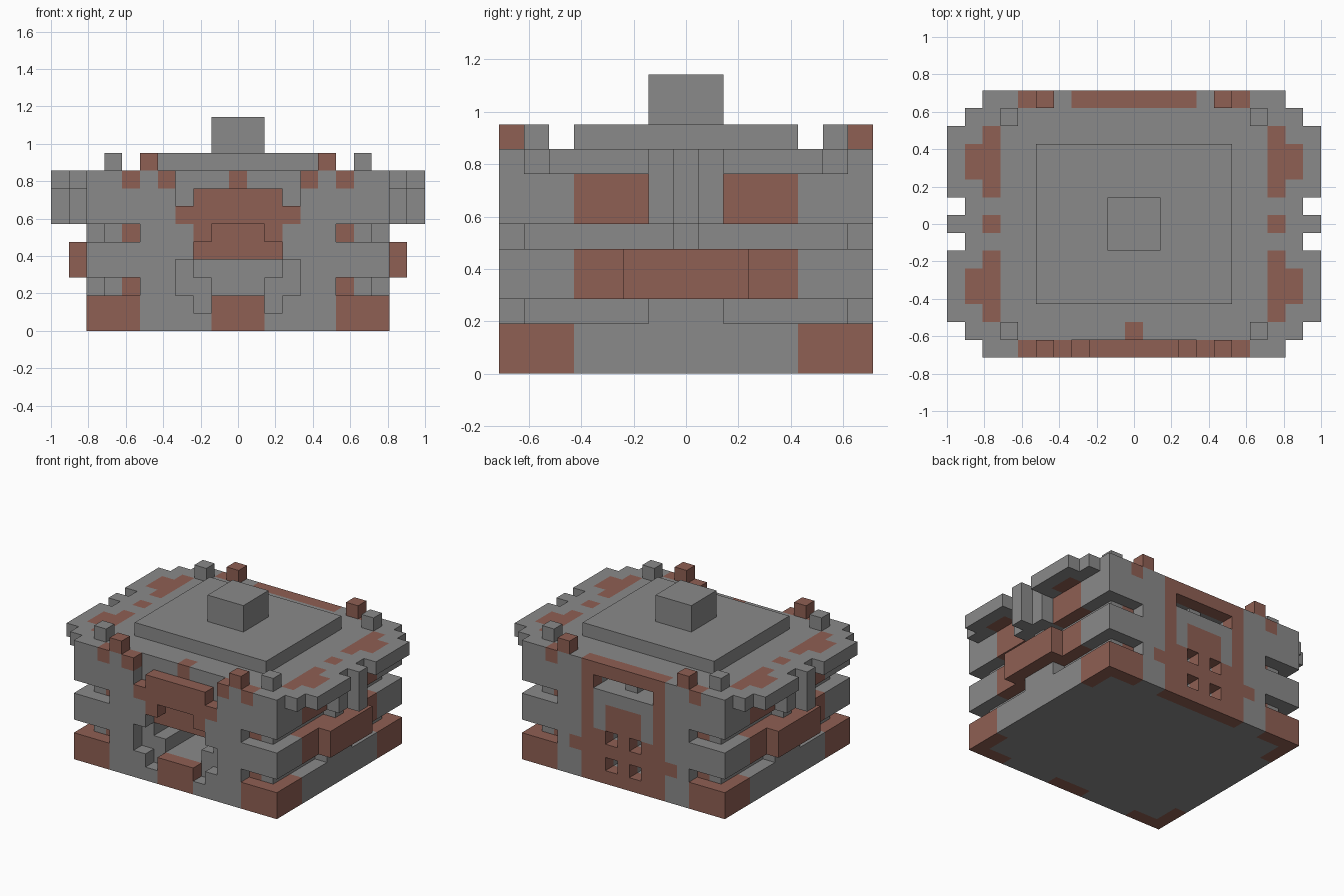
import bpy, bmesh
from mathutils import Vector

if "Cube" in bpy.data.objects:
    bpy.data.objects.remove(bpy.data.objects["Cube"])

U = 2 / 21  # one block


def make_material(name, color):
    m = bpy.data.materials.new(name)
    m.use_nodes = True
    m.diffuse_color = (*color, 1)
    m.node_tree.nodes["Principled BSDF"].inputs["Base Color"].default_value = (*color, 1)
    return m


MATERIALS = [make_material("stone_grey", (0.255, 0.255, 0.255)),
             make_material("rusty_brown", (0.275, 0.115, 0.087))]


def box(x0, x1, y0, y1, z0, z1):
    """Block cells in an inclusive range."""
    return {(x, y, z) for x in range(x0, x1 + 1)
            for y in range(y0, y1 + 1) for z in range(z0, z1 + 1)}


def mirror_x(cells):
    return cells | {(-x, y, z) for x, y, z in cells}


def mirror_y(cells):
    return cells | {(x, -y, z) for x, y, z in cells}


def four(cells):
    return mirror_x(mirror_y(cells))


# Layered walls: full slabs with slots at the corners between them
base = box(-8, 8, -7, 7, 0, 1)
middle_wall = box(-8, 8, -7, 7, 3, 4)
upper_wall = box(-8, 8, -7, 7, 6, 7)


def slot_layer(z, half):
    return (box(-7, 7, -6, 6, z, z) | box(-5, 5, -7, 7, z, z)
            | box(-8, 8, -half, half, z, z))


lower_core = slot_layer(2, 1)
upper_core = slot_layer(5, 0)

# Side beams and hanging posts
side_beam = mirror_x(box(9, 9, -2, 2, 3, 4))
side_post = mirror_x(box(9, 9, -1, 1, 6, 7) | box(9, 10, 0, 0, 6, 8))

# Stepped roof
roof_plate = (box(-8, 8, -7, 7, 8, 8) | box(-9, 9, -6, 6, 8, 8)
              | four(box(10, 10, 2, 5, 8, 8)))
roof_tier = box(-5, 5, -4, 4, 9, 9)
roof_block = box(-1, 1, -1, 1, 10, 11)
grey_studs = four({(7, 6, 9)})
brown_studs = four({(5, 7, 9)})

# Entrance in the front, with a stepped outline and a canopy above
entrance = (box(-3, 3, -7, -7, 2, 3) | box(-2, 2, -7, -7, 4, 4)
            | box(-1, 1, -7, -7, 5, 5) | mirror_x({(2, -7, 1)})
            | box(-3, 3, -7, -7, 8, 8) | mirror_x({(3, -7, 7)})
            | box(-1, 1, -6, -2, 2, 3) | box(-2, 2, -6, -2, 3, 3))
# Windows in the back
windows = (mirror_x(box(1, 1, 6, 7, 1, 1) | box(1, 1, 6, 7, 3, 3))
           | box(-2, 2, 7, 7, 7, 7) | mirror_x(box(1, 2, 6, 6, 7, 7)))
holes = entrance | windows

parts = {"base": base, "lower_core": lower_core, "middle_wall": middle_wall,
         "upper_core": upper_core, "upper_wall": upper_wall,
         "side_beams": side_beam, "side_posts": side_post,
         "roof_plate": roof_plate, "roof_tier": roof_tier,
         "roof_block": roof_block, "grey_studs": grey_studs,
         "brown_studs": brown_studs}

# Brown patches: corners of the base, beams, canopy, doorstep and back door
brown = (four(box(6, 8, 7, 7, 0, 1) | box(8, 8, 5, 7, 0, 1))
         | mirror_x(box(8, 8, -4, 4, 3, 4)) | side_beam | brown_studs
         | four(box(8, 8, 2, 4, 6, 7))
         | four({(6, 6, 2), (6, 6, 5), (6, 7, 8)})
         | box(-1, 1, -7, -7, 0, 1)
         | box(-2, 2, -7, -6, 4, 7) - box(-2, 2, -6, -6, 6, 7)
         | mirror_x({(3, -7, 6), (4, -7, 8)}) | {(0, -6, 8)}
         | four(box(8, 8, 2, 5, 8, 8) | box(9, 9, 3, 4, 8, 8))
         | mirror_x({(8, 0, 8)}))
back_door = box(-3, 3, 7, 7, 0, 8) - box(-2, 2, 7, 7, 4, 7)
brown |= back_door | box(-1, 1, 7, 7, 4, 5) | mirror_x({(4, 7, 2)})

solid = set().union(*parts.values()) - holes
AXES = [Vector((1, 0, 0)), Vector((0, 1, 0)), Vector((0, 0, 1))]


def build(name, cells):
    """Skin the outside of a group of blocks and merge its flat faces."""
    bm = bmesh.new()
    for c in sorted(cells - holes):
        centre = Vector(c) + Vector((0, 0, 0.5))
        for i in range(3):
            for s in (-1, 1):
                n = AXES[i] * s
                if tuple(int(a + b) for a, b in zip(c, n)) in solid:
                    continue
                a, b = AXES[(i + 1) % 3] / 2, AXES[(i + 2) % 3] / 2 * s
                mid = centre + n / 2
                ring = (mid - a - b, mid + a - b, mid + a + b, mid - a + b)
                f = bm.faces.new([bm.verts.new(p * U) for p in ring])
                f.material_index = int(c in brown)
    bmesh.ops.remove_doubles(bm, verts=bm.verts, dist=U / 100)
    bmesh.ops.dissolve_limit(bm, angle_limit=0.01, verts=bm.verts,
                             edges=bm.edges, delimit={'MATERIAL'})
    mesh = bpy.data.meshes.new(name)
    bm.to_mesh(mesh)
    bm.free()
    for m in MATERIALS:
        mesh.materials.append(m)
    bpy.context.scene.collection.objects.link(bpy.data.objects.new(name, mesh))


for part_name, part_cells in parts.items():
    build(part_name, part_cells)
